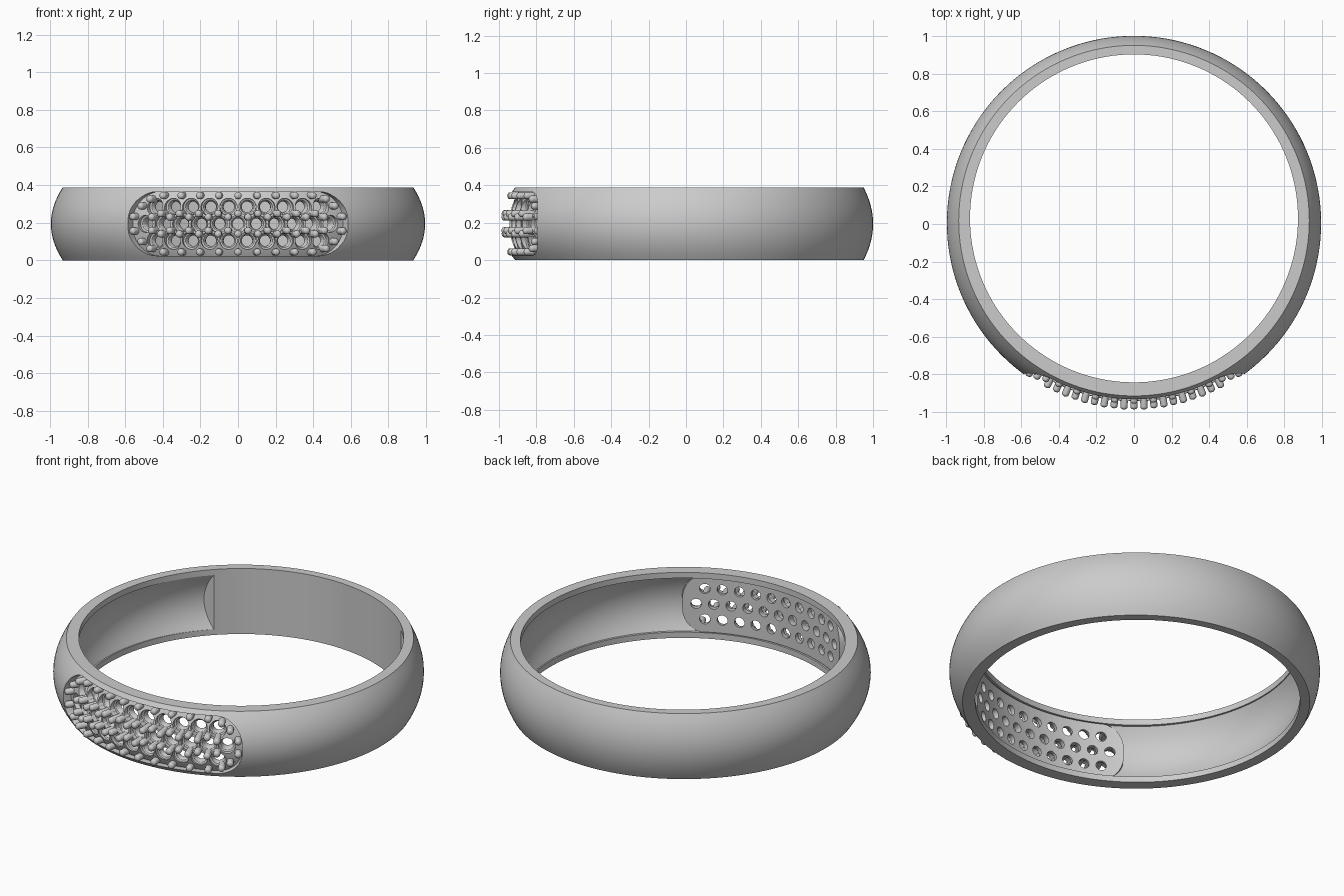
import bpy, bmesh, math
from mathutils import Matrix

if "Cube" in bpy.data.objects:
    bpy.data.objects.remove(bpy.data.objects["Cube"])

MID, HALF = 0.194, 0.194          # mid height and half width of the band
STEP = math.radians(6.25)         # angular spacing of the stone seats
ROW = 0.09                        # spacing of the seat rows


def drop(d):
    """How far the domed surface falls at height offset d."""
    return 0.063 * (d / HALF) ** 2


def lathe(bm, profile, n, matrix=Matrix(), closed=False):
    """Spin (radius, height) points about the local z axis."""
    rings = []
    for i in range(n):
        a = 2 * math.pi * i / n
        rings.append([bm.verts.new(matrix @ Matrix.Rotation(a, 4, 'Z') @ Matrix.Translation((r, 0, z)).translation)
                      for r, z in profile])
    count = len(profile) if closed else len(profile) - 1
    for i in range(n):
        a, b = rings[i], rings[(i + 1) % n]
        for j in range(count):
            k = (j + 1) % len(profile)
            bm.faces.new((a[j], b[j], b[k], a[k]))


def finish(bm, name):
    bmesh.ops.remove_doubles(bm, verts=bm.verts, dist=1e-5)
    bmesh.ops.recalc_face_normals(bm, faces=bm.faces)
    me = bpy.data.meshes.new(name)
    bm.to_mesh(me)
    bm.free()
    ob = bpy.data.objects.new(name, me)
    bpy.context.collection.objects.link(ob)
    return ob


def activate(ob):
    bpy.ops.object.select_all(action='DESELECT')
    ob.select_set(True)
    bpy.context.view_layer.objects.active = ob


def boolean(ob, cutter, op='DIFFERENCE'):
    activate(ob)
    m = ob.modifiers.new("cut", 'BOOLEAN')
    m.object, m.operation, m.solver = cutter, op, 'EXACT'
    bpy.ops.object.modifier_apply(modifier=m.name)


def radial(t, z):
    """Frame whose z axis points outward from the ring at angle t from the front."""
    return (Matrix.Translation((0, 0.005, z)) @ Matrix.Rotation(t, 4, 'Z')
            @ Matrix.Rotation(math.pi / 2, 4, 'X'))


def arc(base, bulge, half, n=16):
    pts = []
    for i in range(n + 1):
        d = -half + 2 * half * i / n
        pts.append((base + bulge * (1 - (d / half) ** 2), MID + d))
    return pts


def window(name, r0, r1, shrink=0.0):
    """Rounded window outline extruded radially through the front."""
    half_t, half_z, rad = 0.63 - shrink, 0.17 - shrink, 0.145
    outline = []
    for cx, cz, start in ((1, 1, 0), (-1, 1, 90), (-1, -1, 180), (1, -1, 270)):
        for i in range(11):
            a = math.radians(start + 9 * i)
            outline.append((cx * (half_t - rad) + rad * math.cos(a),
                            cz * (half_z - rad) + rad * math.sin(a)))
    # subdivide the long sides so that they follow the ring
    pts = []
    for (t0, z0), (t1, z1) in zip(outline, outline[1:] + outline[:1]):
        n = max(1, round(abs(t1 - t0) / 0.04))
        pts += [(t0 + (t1 - t0) * i / n, z0 + (z1 - z0) * i / n) for i in range(n)]
    bm = bmesh.new()
    loops = [[bm.verts.new(radial(t, MID + z) @ Matrix.Translation((0, 0, r)).translation)
              for t, z in pts] for r in (r0, r1)]
    n = len(pts)
    for i in range(n):
        j = (i + 1) % n
        bm.faces.new((loops[0][i], loops[0][j], loops[1][j], loops[1][i]))
    # cap with strips joining points of equal angle on the two long sides
    for loop in loops:
        top = n // 2
        order = sorted(range(n), key=lambda i: pts[i][0])
        upper = [i for i in order if pts[i][1] > 0]
        lower = [i for i in order if pts[i][1] <= 0]
        if len(upper) == len(lower):
            for k in range(len(upper) - 1):
                bm.faces.new((loop[upper[k]], loop[upper[k + 1]], loop[lower[k + 1]], loop[lower[k]]))
            for k in (0, -1):
                a, b = loop[upper[k]], loop[lower[k]]
                if not bm.edges.get((a, b)):
                    bm.edges.new((a, b))
        else:
            bm.faces.new(loop)
    bmesh.ops.triangulate(bm, faces=[f for f in bm.faces if len(f.verts) >= 4])
    return finish(bm, name)


# Band: domed outside, flat rims, thicker toward the front
bm = bmesh.new()
lathe(bm, arc(0.932, 0.063, HALF) + [(0.872, 2 * MID), (0.872, 0)], 144, closed=True)
for v in bm.verts:
    v.co.y += 0.03 - 0.2 * (math.hypot(v.co.x, v.co.y) - 0.872)
band = finish(bm, "band")

# Hollow inside the band, stopping at a solid section at the back
bm = bmesh.new()
lathe(bm, arc(0.88, 0.046, 0.16, 12) + [(0.8, MID + 0.16), (0.8, MID - 0.16)], 144,
      Matrix.Translation((0, 0.02, 0)), closed=True)
bmesh.ops.bisect_plane(bm, geom=bm.verts[:] + bm.edges[:] + bm.faces[:],
                       plane_co=(0, 0.65, 0), plane_no=(0, 1, 0), clear_outer=True)
bmesh.ops.holes_fill(bm, edges=[e for e in bm.edges if e.is_boundary])
hollow = finish(bm, "hollow_cutter")
boolean(band, hollow)
window_cut = window("window_cutter", 0.86, 1.12)
boolean(band, window_cut)

# Setting plate: domed strip filling the window
bm = bmesh.new()
lathe(bm, arc(0.887, 0.063, HALF) + [(0.873, 2 * MID), (0.873, 0)], 144,
      Matrix.Translation((0, 0.005, 0)), closed=True)
plate = finish(bm, "setting_plate")
plate_cut = window("plate_cutter", 0.8, 1.1, -0.001)
boolean(plate, plate_cut, 'INTERSECT')

# Stone seats: three staggered rows of stepped holes
seats = [(k, 0) for k in range(-5, 6)]
seats += [(k + 0.5, s) for k in range(-5, 5) for s in (-1, 1)]
bm = bmesh.new()
for k, row in seats:
    h = -drop(row * ROW)
    lathe(bm, [(0, 0.8), (0.029, 0.8), (0.029, 0.905 + h), (0.037, 0.918 + h),
               (0.046, 0.922 + h), (0.046, 1.05), (0, 1.05)], 20,
          radial(k * STEP, MID + row * ROW))
holes = finish(bm, "seat_cutter")
boolean(plate, holes)

# Prongs: rounded pins between the seats and around the border
spots = []
for s in (-1, 1):
    spots += [(k, s * 0.15) for k in range(-4, 5)]
    spots += [(k, s * 0.054) for k in range(-4, 5)]
    spots += [(k + 0.5, s * 0.036) for k in range(-5, 5)]
    for e in (-1, 1):
        spots += [(e * 5.58, s * 0.038), (e * 5.17, s * 0.095), (e * 4.72, s * 0.132)]
bm = bmesh.new()
for k, d in spots:
    tip = 0.994 - drop(d) + 0.03 * abs(d)
    cap = [(0.019 * math.cos(a), tip - 0.014 + 0.014 * math.sin(a))
           for a in (math.radians(22.5 * i) for i in range(4))]
    lathe(bm, [(0, 0.885), (0.019, 0.885)] + cap + [(0, tip)], 14, radial(k * STEP, MID + d))
prongs = finish(bm, "prongs")

for cutter in (hollow, window_cut, plate_cut, holes):
    bpy.data.objects.remove(cutter)
for ob in (band, plate, prongs):
    activate(ob)
    bpy.ops.object.shade_smooth_by_angle(angle=math.radians(32))
